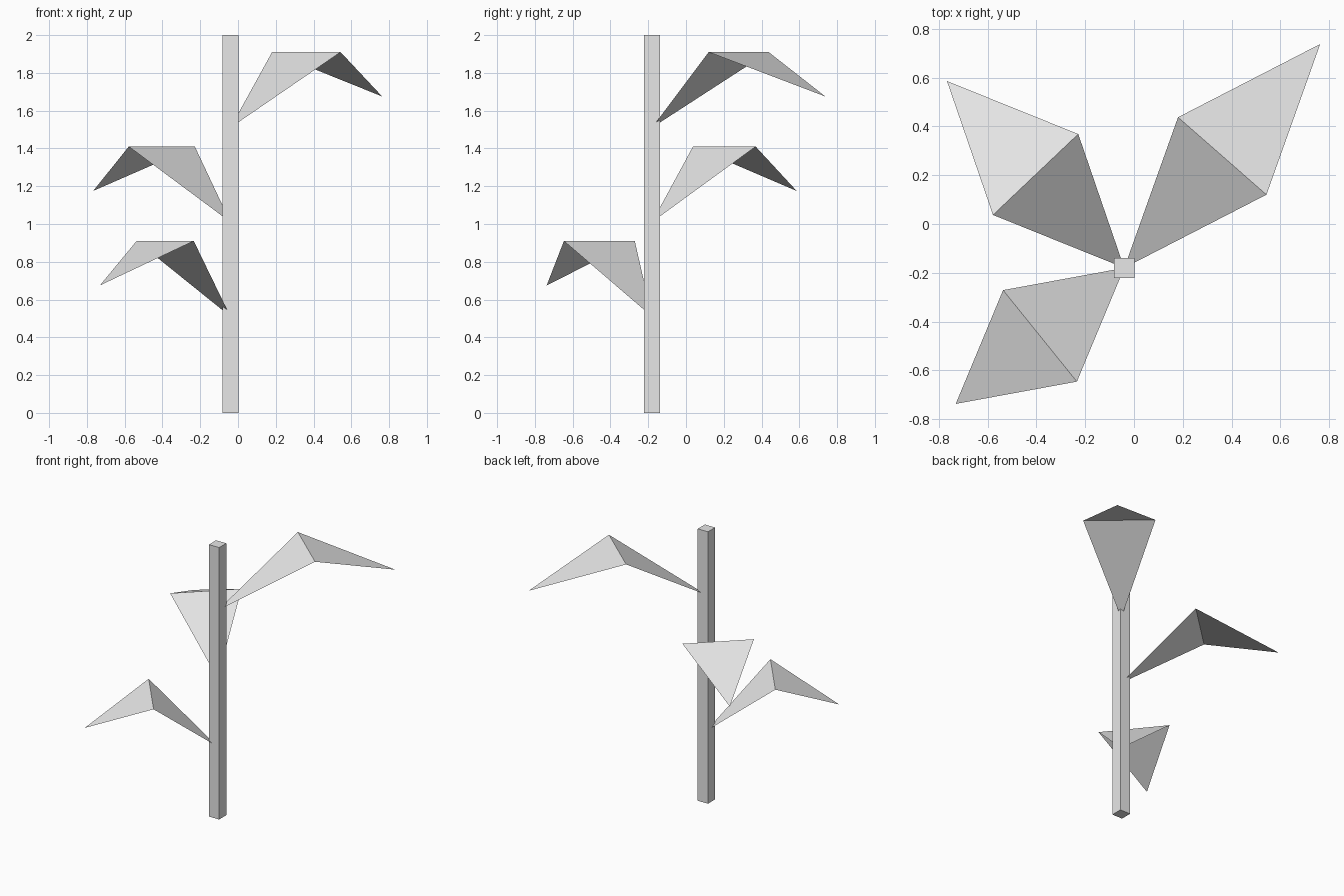
import bpy
import bmesh
from math import radians
from mathutils import Matrix, Vector

if "Cube" in bpy.data.objects:
    bpy.data.objects.remove(bpy.data.objects["Cube"])

grey = bpy.data.materials.new("plain_grey")
grey.use_nodes = True
grey.diffuse_color = (0.8, 0.8, 0.8, 1)
grey.node_tree.nodes["Principled BSDF"].inputs["Base Color"].default_value = grey.diffuse_color

STEM = Vector((-0.04, -0.18, 0))
HEIGHT, THICK = 2.0, 0.083


def add_object(name, bm):
    mesh = bpy.data.meshes.new(name)
    bm.to_mesh(mesh)
    bm.free()
    mesh.materials.append(grey)
    obj = bpy.data.objects.new(name, mesh)
    bpy.context.collection.objects.link(obj)
    return obj


# Square stem
bm = bmesh.new()
bmesh.ops.create_cube(bm, size=1)
bmesh.ops.scale(bm, vec=(THICK, THICK, HEIGHT), verts=bm.verts)
bmesh.ops.translate(bm, vec=(0, 0, HEIGHT / 2), verts=bm.verts)
add_object("stem", bm).location = STEM


# Leaf: two thin triangles folded along a level crease
def add_leaf(name, root_z, half_length, angle):
    rise, droop, half_width = 0.4, 0.235, 0.241
    bm = bmesh.new()
    root = bm.verts.new((0, 0, 0))
    left = bm.verts.new((half_length, half_width, rise))
    right = bm.verts.new((half_length, -half_width, rise))
    tip = bm.verts.new((2 * half_length, 0, rise - droop))
    bm.faces.new((root, right, left))
    bm.faces.new((right, tip, left))
    leaf = add_object(name, bm)
    leaf.matrix_world = (Matrix.Translation(STEM + Vector((0, 0, root_z)))
                         @ Matrix.Rotation(radians(angle), 4, "Z"))


add_leaf("upper_leaf", 1.51, 0.61, 48.8)
add_leaf("middle_leaf", 1.01, 0.528, 133.5)
add_leaf("lower_leaf", 0.51, 0.444, 218.9)
